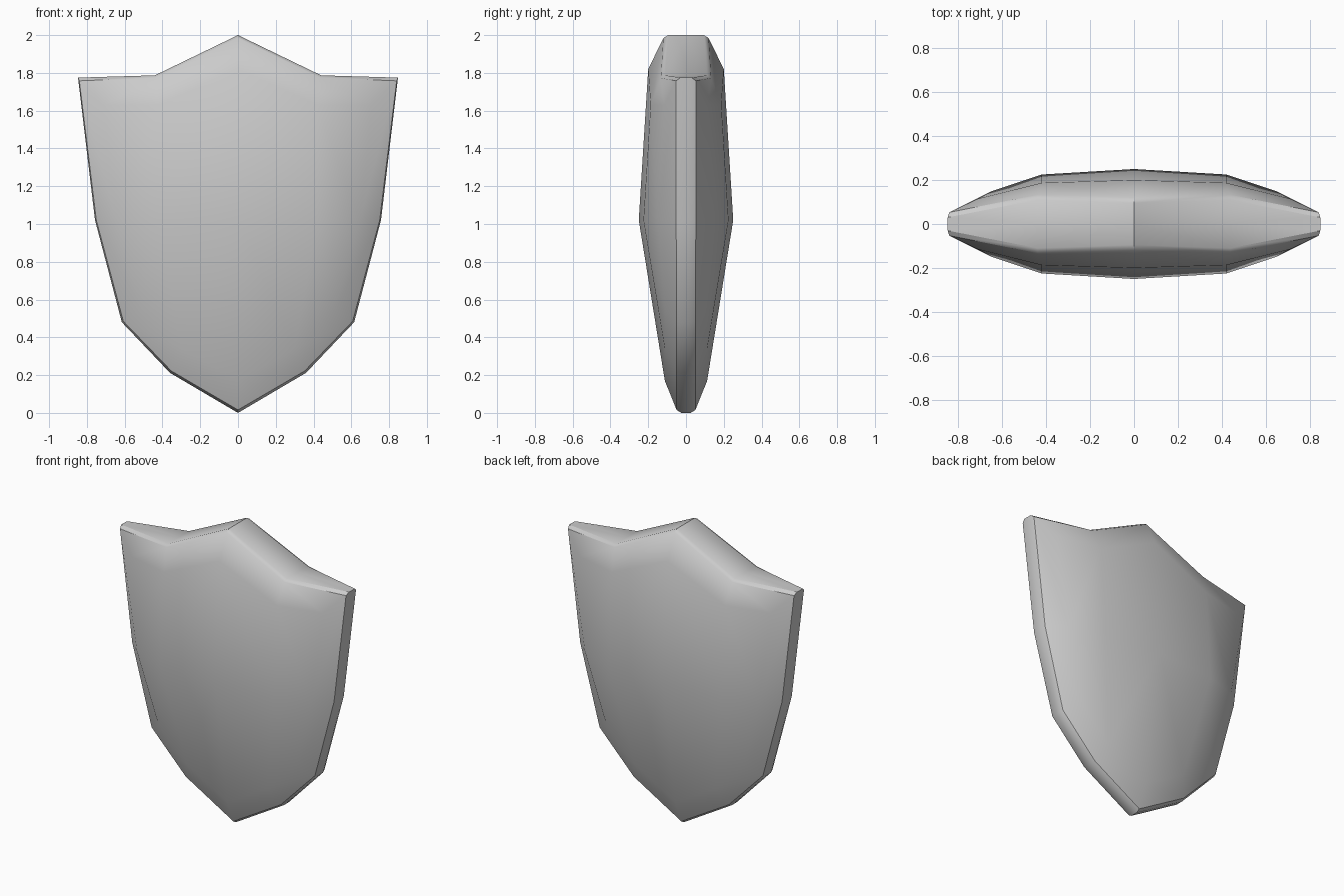
import bpy, bmesh, math

if "Cube" in bpy.data.objects:
    bpy.data.objects.remove(bpy.data.objects["Cube"])

# Quarter profile of the shield (right half, front side): x, z, half thickness
rim = [(0, 2.0, .095), (.44, 1.787, .11), (.847, 1.775, .03), (.757, 1.02, .025),
       (.615, .48, .025), (.36, .212, .025), (0, .0, .025)]
# Slightly inset edge of the small bevel around the rim
lip = [(0, 1.984, .12), (.437, 1.773, .133), (.84, 1.758, .053), (.75, 1.02, .052),
       (.607, .485, .05), (.353, .222, .05), (0, .016, .05)]
# Inner loop where the rounded shoulder meets the broad face
inner = [(0, 1.82, .2), (.42, 1.63, .187), (.71, 1.63, .115), (.645, 1.02, .15),
         (.51, .54, .11), (.3, .34, .112), (0, .17, .112)]

bm = bmesh.new()


def loop(points):
    return [bm.verts.new((x, -y, z)) for x, z, y in points]


def bridge(a, b):
    for i in range(len(a) - 1):
        bm.faces.new((a[i], a[i + 1], b[i + 1], b[i]))


# Rim, bevel and shoulder
mid = loop([(x, z, 0) for x, z, _ in rim])
r, l, n = loop(rim), loop(lip), loop(inner)
bridge(mid, r)
bridge(r, l)
bridge(l, n)

# Broad domed face
c0, c1 = loop([(0, 1.02, .25), (.42, 1.02, .225)])
for f in ((n[0], n[1], c1, c0), (n[1], n[2], n[3], c1),
          (c1, n[3], n[4], n[5]), (c0, c1, n[5], n[6])):
    bm.faces.new(f)

# Mirror to the left half and to the back
for axis in 'XY':
    bmesh.ops.mirror(bm, geom=bm.verts[:] + bm.edges[:] + bm.faces[:],
                     axis=axis, merge_dist=-1)
    bmesh.ops.remove_doubles(bm, verts=bm.verts[:], dist=.0005)
bmesh.ops.recalc_face_normals(bm, faces=bm.faces[:])

mesh = bpy.data.meshes.new("shield")
bm.to_mesh(mesh)
bm.free()
shield = bpy.data.objects.new("shield", mesh)
bpy.context.collection.objects.link(shield)
bpy.context.view_layer.objects.active = shield
shield.select_set(True)
bpy.ops.object.shade_smooth_by_angle(angle=math.radians(35))
